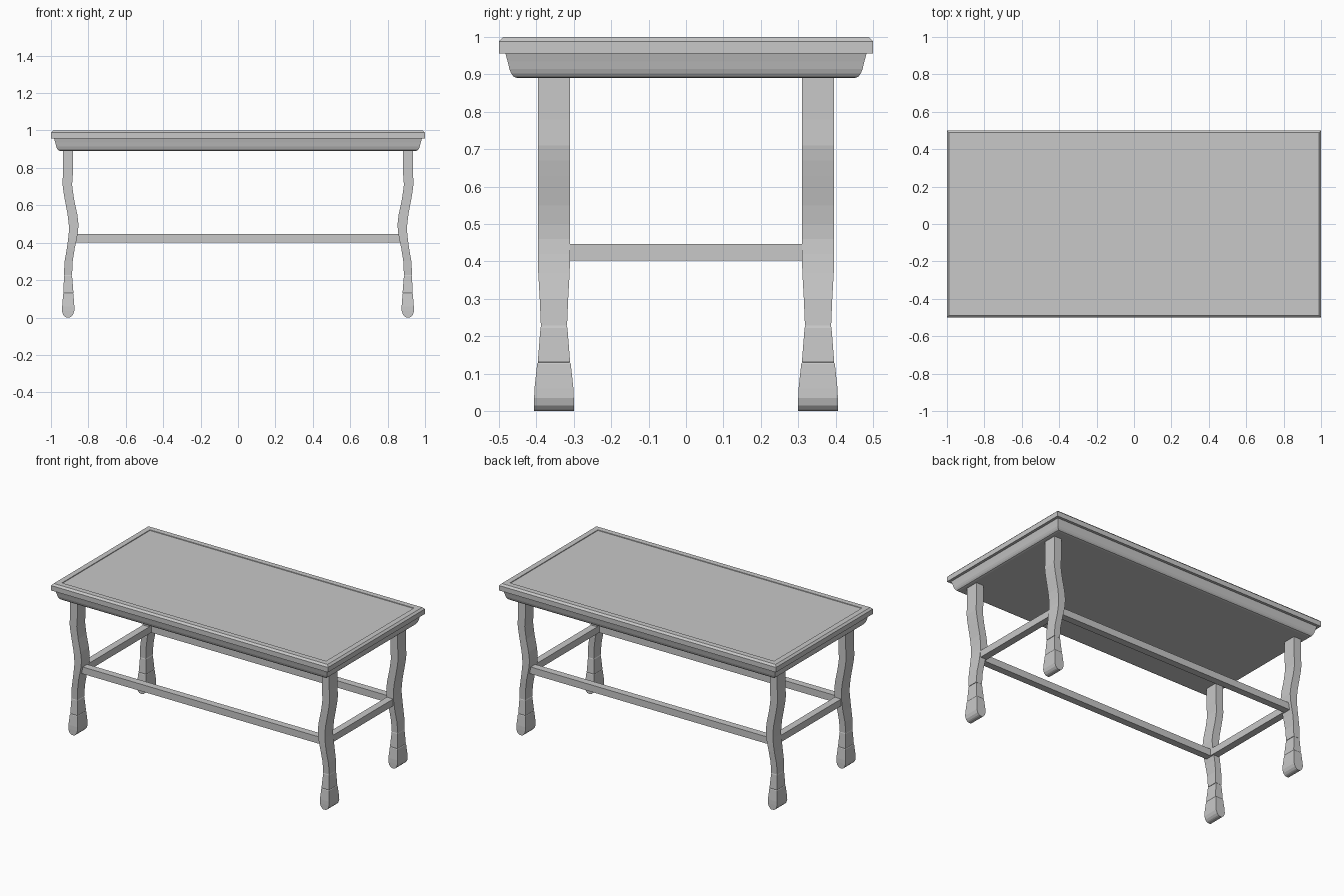
import bpy, bmesh

if "Cube" in bpy.data.objects:
    bpy.data.objects.remove(bpy.data.objects["Cube"], do_unlink=True)

grey = bpy.data.materials.new("warm_grey")
grey.use_nodes = True
colour = (0.58, 0.58, 0.58, 1)
grey.diffuse_color = colour
shader = next(n for n in grey.node_tree.nodes if n.type == "BSDF_PRINCIPLED")
shader.inputs["Base Color"].default_value = colour
shader.inputs["Roughness"].default_value = 0.8


def loft(name, sections):
    """Skin a stack of rectangles given as (z, x0, x1, y0, y1)."""
    bm = bmesh.new()
    rings = []
    for z, x0, x1, y0, y1 in sections:
        corners = ((x0, y0), (x1, y0), (x1, y1), (x0, y1))
        rings.append([bm.verts.new((x, y, z)) for x, y in corners])
    for a, b in zip(rings, rings[1:]):
        for i in range(4):
            j = (i + 1) % 4
            bm.faces.new((a[i], a[j], b[j], b[i]))
    bm.faces.new(rings[0])
    bm.faces.new(rings[-1])
    bmesh.ops.recalc_face_normals(bm, faces=bm.faces)
    mesh = bpy.data.meshes.new(name)
    bm.to_mesh(mesh)
    bm.free()
    mesh.materials.append(grey)
    obj = bpy.data.objects.new(name, mesh)
    bpy.context.collection.objects.link(obj)
    return obj


def tabletop_part(name, profile):
    """Rectangular moulding: profile of (inset from the outer edge, z)."""
    return loft(name, [(z, i - 1, 1 - i, i - 0.5, 0.5 - i) for i, z in profile])


# Slab with chamfered rim and a shallow sunken panel
tabletop_part("tabletop", [(0, 0.956), (0, 0.988), (0.012, 1.0),
                           (0.047, 1.0), (0.048, 0.996)])

# Moulded apron beneath the slab
tabletop_part("apron", [(0.05, 0.89), (0.04, 0.893), (0.033, 0.902),
                        (0.028, 0.914), (0.023, 0.935), (0.017, 0.957)])

# Curved leg and foot: z, inner x, outer x, half depth
leg_profile = [
    (0.89, 0.882, 0.935, 0.043), (0.78, 0.882, 0.936, 0.043),
    (0.71, 0.887, 0.938, 0.043), (0.67, 0.882, 0.933, 0.043),
    (0.63, 0.876, 0.926, 0.043), (0.55, 0.859, 0.911, 0.043),
    (0.50, 0.853, 0.905, 0.043), (0.46, 0.855, 0.904, 0.043),
    (0.42, 0.862, 0.908, 0.043), (0.37, 0.873, 0.915, 0.042),
    (0.30, 0.884, 0.927, 0.038), (0.228, 0.887, 0.931, 0.035)]
foot_profile = [
    (0.228, 0.89, 0.928, 0.034), (0.222, 0.887, 0.93, 0.036),
    (0.134, 0.88, 0.934, 0.043), (0.13, 0.882, 0.932, 0.042),
    (0.126, 0.88, 0.935, 0.045), (0.06, 0.875, 0.94, 0.052),
    (0.035, 0.875, 0.941, 0.053), (0.015, 0.882, 0.935, 0.053),
    (0.004, 0.892, 0.925, 0.053), (0, 0.9, 0.917, 0.053)]
leg_y = 0.353

for sx, side in ((1, "left"), (-1, "right")):
    for sy, end in ((-1, "front"), (1, "back")):
        for part, profile in (("leg", leg_profile), ("foot", foot_profile)):
            loft(f"{end}_{side}_{part}",
                 [(z, sx * a, sx * b, sy * leg_y - h, sy * leg_y + h)
                  for z, a, b, h in profile])

# Stretchers joining the legs
low, high, half = 0.402, 0.447, 0.023
for sy, end in ((-1, "front"), (1, "back")):
    y = sy * leg_y
    loft(f"{end}_stretcher", [(z, -0.87, 0.87, y - half, y + half)
                              for z in (low, high)])
for sx, side in ((1, "left"), (-1, "right")):
    x = sx * 0.88
    loft(f"{side}_stretcher", [(z, x - half, x + half, -0.33, 0.33)
                               for z in (low, high)])
